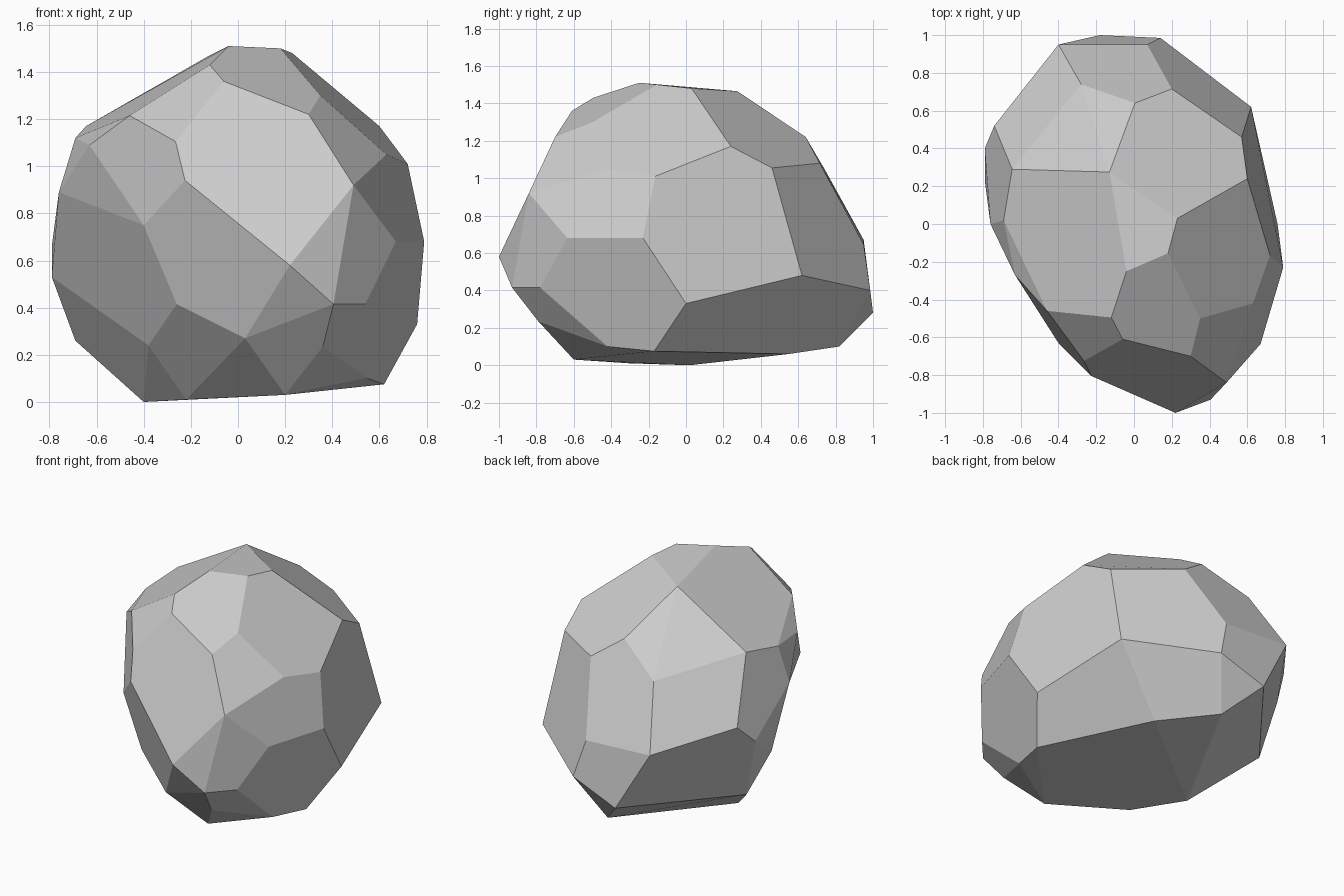
import bpy
import bmesh
from math import radians

# Corner points of the chipped boulder, from crown down to underside
CORNERS = [
    # crown
    (-.04, -.25, 1.51), (.18, -.155, 1.50), (.23, .03, 1.48), (-.13, .275, 1.465),
    (-.12, -.495, 1.43), (-.06, -.61, 1.36), (.35, -.50, 1.30), (.30, -.70, 1.22),
    (.005, .64, 1.22), (-.46, -.46, 1.215), (.60, .24, 1.17), (-.645, .29, 1.17),
    # shoulders
    (-.69, .02, 1.12), (-.63, -.27, 1.09), (-.265, -.725, 1.105), (.20, .715, 1.08),
    (.57, .46, 1.055), (.63, -.42, 1.05), (-.28, .74, 1.05), (.72, -.165, 1.01),
    (.49, -.84, .92), (-.225, -.805, .94), (-.76, 0, .89), (-.74, .52, .78),
    # waist
    (-.40, -.63, .75), (.79, -.23, .68), (.67, -.635, .68), (-.79, .40, .66),
    (-.40, .95, .67), (.07, .95, .645), (.22, -1, .58), (-.79, .23, .53),
    (.62, .62, .48), (.54, -.78, .415), (.405, -.93, .415), (-.26, -.64, .415),
    (.14, .985, .40), (.76, 0, .33), (-.18, 1, .28), (.03, -.80, .27),
    # underside
    (-.69, .35, .26), (.36, -.79, .235), (-.38, -.35, .24), (.62, -.17, .075),
    (.55, -.42, .10), (.20, -.60, .03), (0, .82, .10), (.30, .55, .06),
    (-.40, .02, 0), (-.22, -.30, .01),
]

# Wrap the corners in a convex skin and merge near-coplanar facets
bm = bmesh.new()
for co in CORNERS:
    bm.verts.new(co)
bmesh.ops.convex_hull(bm, input=bm.verts[:])
bmesh.ops.delete(bm, geom=[v for v in bm.verts if not v.link_faces], context='VERTS')
bmesh.ops.dissolve_limit(bm, angle_limit=radians(8), verts=bm.verts[:], edges=bm.edges[:])
bmesh.ops.recalc_face_normals(bm, faces=bm.faces[:])

# Boulder object, flat shaded
mesh = bpy.data.meshes.new("boulder")
bm.to_mesh(mesh)
bm.free()
boulder = bpy.data.objects.new("boulder", mesh)
bpy.context.collection.objects.link(boulder)
